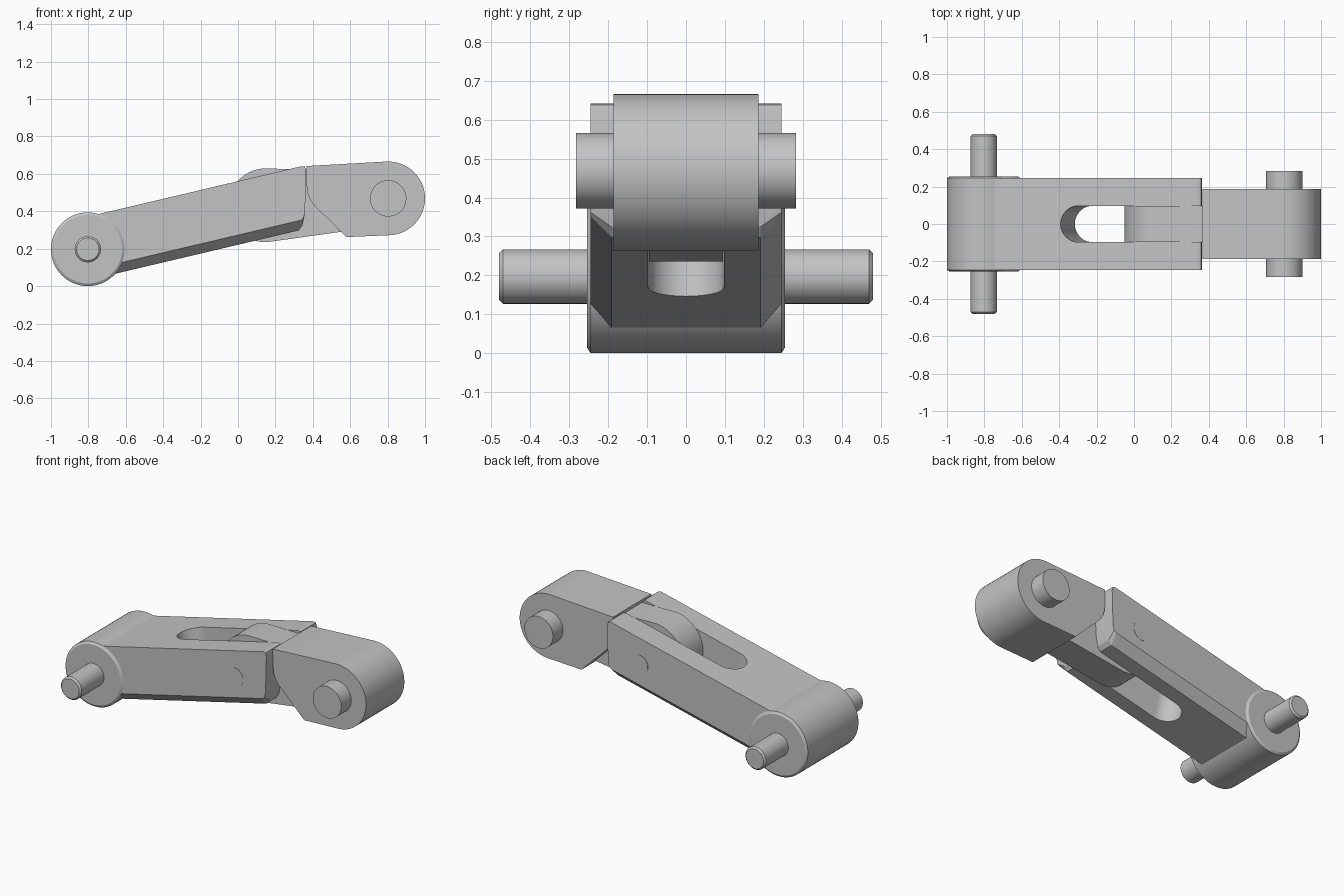
import bpy, bmesh, math
from mathutils import Matrix, Vector

if "Cube" in bpy.data.objects:
    bpy.data.objects.remove(bpy.data.objects["Cube"])

steel = bpy.data.materials.new("plain grey")
steel.diffuse_color = (0.55, 0.55, 0.55, 1)
steel.use_nodes = True
steel.node_tree.nodes["Principled BSDF"].inputs["Base Color"].default_value = steel.diffuse_color


def arc(cx, cz, r, a0, a1, n):
    """Points on an arc, angles in degrees."""
    return [(cx + r * math.cos(math.radians(a0 + (a1 - a0) * i / n)),
             cz + r * math.sin(math.radians(a0 + (a1 - a0) * i / n))) for i in range(n + 1)]


def circle(cx, cz, r, n=64):
    return arc(cx, cz, r, 0, 360, n)[:-1]


def loft(name, sections, matrix=None):
    """Skin (x, z) profiles placed at successive y positions."""
    bm = bmesh.new()
    rings = [[bm.verts.new((x, y, z)) for x, z in prof] for y, prof in sections]
    for a, b in zip(rings, rings[1:]):
        n = len(a)
        for i in range(n):
            bm.faces.new((a[i], a[(i + 1) % n], b[(i + 1) % n], b[i]))
    bm.faces.new(rings[0])
    bm.faces.new(rings[-1])
    bmesh.ops.recalc_face_normals(bm, faces=bm.faces)
    if matrix:
        bm.transform(matrix)
    me = bpy.data.meshes.new(name)
    bm.to_mesh(me)
    bm.free()
    me.materials.append(steel)
    ob = bpy.data.objects.new(name, me)
    bpy.context.collection.objects.link(ob)
    return ob


def prism(name, prof, half):
    return loft(name, [(-half, prof), (half, prof)])


def round_bar(name, x, z, r, half, cy=0.0, cr=0.0):
    """Cylinder along y with chamfered ends."""
    big, small = circle(x, z, r), circle(x, z, r - cr)
    if not cr:
        return prism(name, big, half)
    return loft(name, [(-half, small), (cy - half, big), (half - cy, big), (half, small)])


R = 0.197
rear, mid, front = (-0.803, 0.197), (0.147, 0.432), (0.803, 0.469)

# Forked arm: sloped bar with chamfered lower edges and a rounded tip
slope = 0.236
top = lambda x: 0.561 + slope * x
low = lambda x: 0.221 + slope * x
top_pts = [(0.36, 0.46), (0.364, 0.615), (0.358, 0.638), (0.34, 0.641), (-0.80, top(-0.80))]
inner = [(-0.80, low(-0.80)), (0.325, low(0.325)), (0.345, 0.325), (0.355, 0.375)] + top_pts
outer = [(-0.80, low(-0.80) + 0.052), (0.335, low(0.335) + 0.052), (0.35, 0.362), (0.357, 0.39)] + top_pts
arm = loft("forked_arm", [(-0.245, outer), (-0.192, inner), (0.192, inner), (0.245, outer)])

# Round-ended slot cut square to the arm
slot = arc(0.097, 0, 0.097, 90, 270, 24) + [(0.95, -0.097), (0.95, 0.097)]
place = (Matrix.Translation((-0.355, 0, 0.31)) @ Matrix.Rotation(-math.atan(slope), 4, 'Y')
         @ Matrix.Rotation(math.pi / 2, 4, 'X'))
cutter = loft("slot_cutter", [(-0.4, slot), (0.4, slot)], place)
cutter.hide_render = True
mod = arm.modifiers.new("slot", 'BOOLEAN')
mod.operation = 'DIFFERENCE'
mod.solver = 'EXACT'
mod.object = cutter
bpy.context.view_layer.objects.active = arm
arm.select_set(True)
bpy.ops.object.modifier_apply(modifier=mod.name)
bpy.data.objects.remove(cutter)

# Rear boss and its long pin
round_bar("rear_boss", *rear, R, 0.254, 0.009, 0.014)
round_bar("rear_pin", *rear, 0.07, 0.48, 0.01, 0.01)

# Hinge pin through fork and tongue
round_bar("hinge_pin", *mid, 0.06, 0.247)

# Narrow tongue of the front link
tilt = math.degrees(math.atan2(front[1] - mid[1], front[0] - mid[0]))
nose = arc(*front, R, tilt - 90, tilt + 90, 32)
tongue_end = arc(*mid, R, tilt + 90, tilt + 270, 32)
prism("link_tongue", tongue_end + [(0.62, 0.30), (0.62, 0.62)], 0.095)

# Wide head of the front link, with hooked shoulder
shoulder = [(0.366, 0.642), (0.367, 0.54), (0.371, 0.505), (0.38, 0.475),
            (0.395, 0.447), (0.416, 0.423), (0.58, 0.262)]
prism("link_head", nose + shoulder, 0.186)

# Front pin
round_bar("front_pin", *front, 0.097, 0.283)

# Smooth curved sides, keep edges crisp
bpy.ops.object.select_all(action='SELECT')
bpy.ops.object.shade_smooth_by_angle(angle=math.radians(22))
